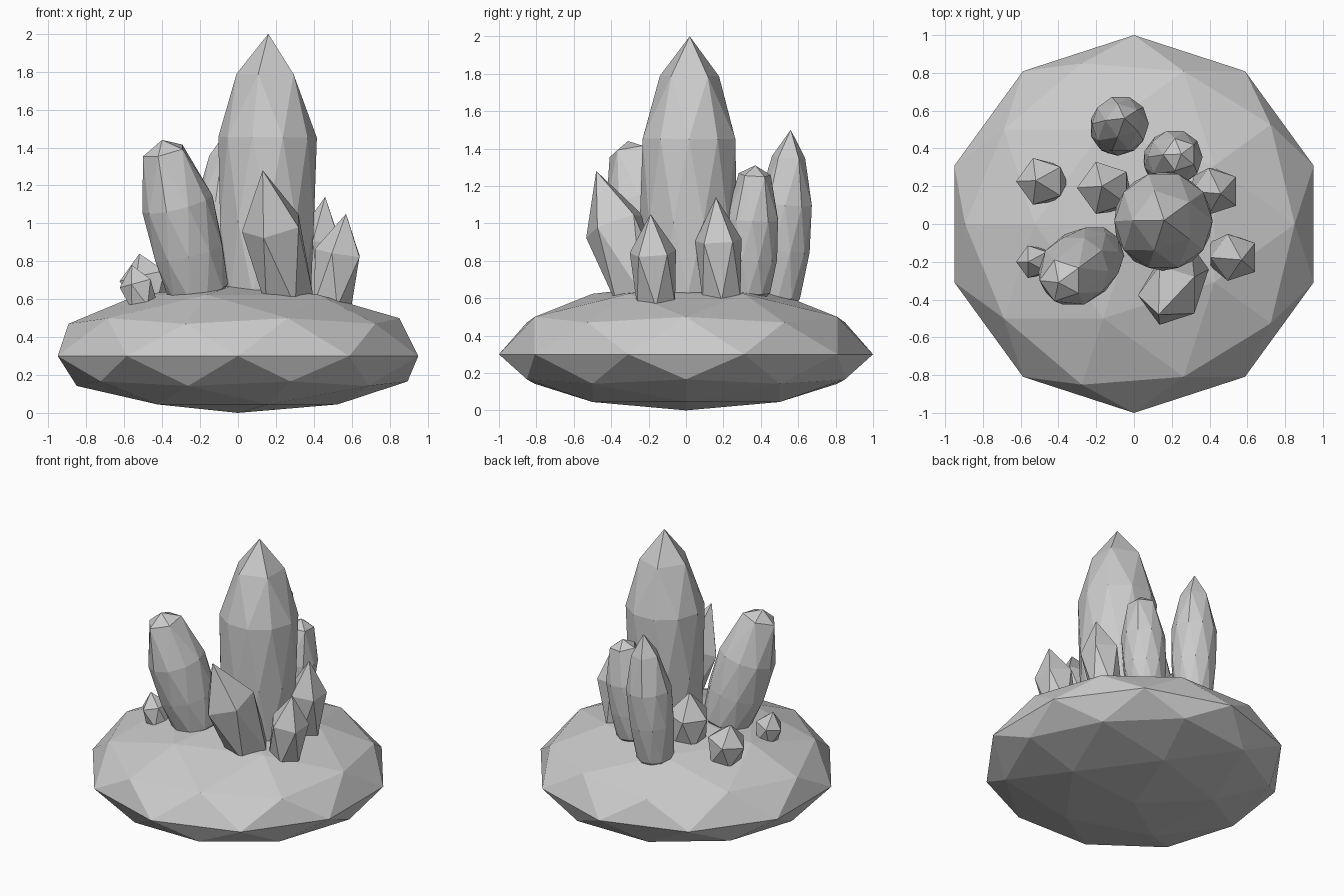
import bpy, bmesh, math
from mathutils import Vector, Matrix

cube = bpy.data.objects.get("Cube")
if cube:
    bpy.data.objects.remove(cube, do_unlink=True)

# One stone colour
stone = bpy.data.materials.new("light_grey_stone")
stone.use_nodes = True
grey = (0.6, 0.6, 0.6, 1.0)
stone.diffuse_color = grey
stone.node_tree.nodes["Principled BSDF"].inputs["Base Color"].default_value = grey


def faceted_ball(subdivisions):
    bm = bmesh.new()
    bmesh.ops.create_icosphere(bm, subdivisions=subdivisions, radius=1,
                               matrix=Matrix.Rotation(math.pi, 4, "Z"))
    return bm


def finish(bm, name):
    bmesh.ops.recalc_face_normals(bm, faces=bm.faces)
    mesh = bpy.data.meshes.new(name)
    bm.to_mesh(mesh)
    bm.free()
    mesh.materials.append(stone)
    obj = bpy.data.objects.new(name, mesh)
    bpy.context.collection.objects.link(obj)
    return obj


# Rock base: flattened ball, a little taller above its rim
def rock_base(rim_height, rise):
    bm = faceted_ball(2)
    for vert in bm.verts:
        vert.co.z = rim_height + vert.co.z * (rise if vert.co.z > 0 else rim_height)
    finish(bm, "rock_base")


# Each profile lists (height fraction, width fraction) from tip to buried root
SHARD = [(1, 0), (0.57, 1), (0, 0.82), (-0.1, 0)]
SPIRE = [(1, 0), (0.85, 0.64), (0.615, 1), (0.3, 1), (0.03, 0.9), (-0.03, 0.6), (-0.06, 0)]
SLIM = [(1, 0), (0.84, 0.62), (0.57, 1), (0.3, 1), (0.03, 0.82), (-0.03, 0.6), (-0.06, 0)]
BLUNT = [(1, 0), (0.93, 0.62), (0.6, 1), (0.3, 1), (0.05, 0.85), (0, 0.6), (-0.06, 0)]


# Crystal: ball whose rings are stretched along a leaning axis
def crystal(name, profile, tip, foot, radius):
    short = profile is SHARD
    bm = faceted_ball(1 if short else 2)
    cuts = (0.7, 0, -0.7) if short else (0.95, 0.7, 0.2, -0.2, -0.7, -0.95)
    tip, foot = Vector(tip), Vector(foot)
    axis = tip - foot
    for vert in bm.verts:
        level = sum(vert.co.z < cut for cut in cuts)
        along, width = profile[level]
        out = Vector((vert.co.x, vert.co.y, 0))
        if out.length > 0.01:
            out = out.normalized() * radius * width
        out.z = -(out.x * axis.x + out.y * axis.y) / axis.z
        vert.co = foot + axis * along + out
    finish(bm, name)


rock_base(rim_height=0.3, rise=0.38)

# Tall crystals
crystal("main_spire", SPIRE, (0.16, 0.02, 2.0), (0.15, 0.01, 0.58), 0.26)
crystal("front_right_column", BLUNT, (-0.4, -0.31, 1.44), (-0.2, -0.16, 0.6), 0.185)
crystal("back_spire", SLIM, (-0.05, 0.56, 1.5), (-0.1, 0.49, 0.58), 0.15)
crystal("back_left_column", BLUNT, (0.25, 0.37, 1.31), (0.17, 0.33, 0.6), 0.145)

# Short shards
crystal("front_shard", SHARD, (0.13, -0.48, 1.28), (0.26, -0.24, 0.6), 0.165)
crystal("front_left_shard", SHARD, (0.57, -0.19, 1.05), (0.49, -0.16, 0.57), 0.13)
crystal("left_shard", SHARD, (0.46, 0.16, 1.14), (0.4, 0.19, 0.6), 0.13)
crystal("inner_shard", SHARD, (-0.17, 0.2, 0.97), (-0.14, 0.18, 0.6), 0.145)
crystal("back_right_shard", SHARD, (-0.52, 0.23, 0.84), (-0.46, 0.22, 0.57), 0.13)
crystal("small_right_shard", SHARD, (-0.56, -0.2, 0.78), (-0.5, -0.2, 0.56), 0.09)
